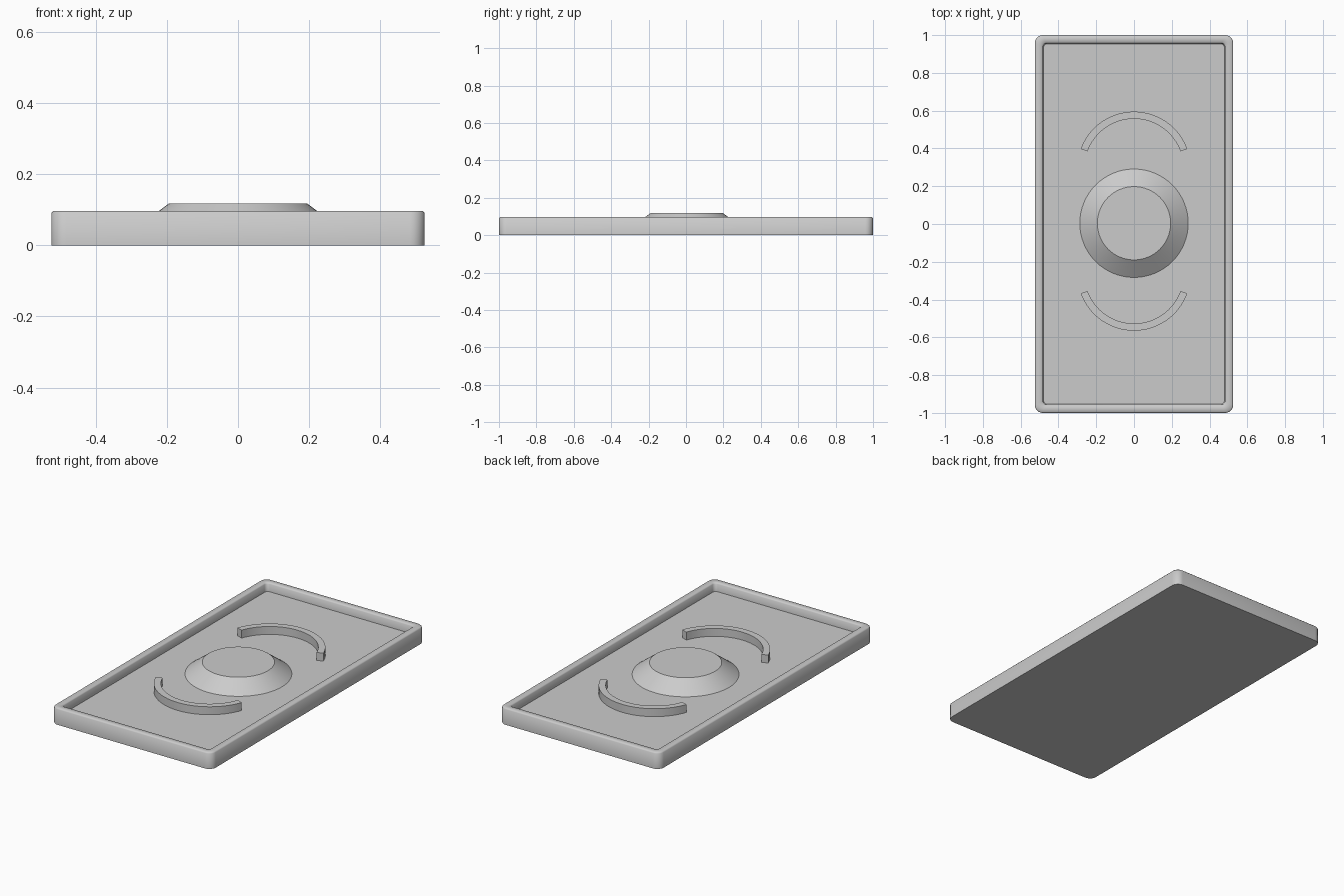
import bpy, bmesh, math

cube = bpy.data.objects.get("Cube")
if cube:
    bpy.data.objects.remove(cube)

grey = bpy.data.materials.new("plain grey")
grey.use_nodes = True
grey.diffuse_color = (0.6, 0.6, 0.6, 1)
grey.node_tree.nodes["Principled BSDF"].inputs["Base Color"].default_value = (0.6, 0.6, 0.6, 1)

FLOOR, RIM, TOP = 0.048, 0.097, 0.118


def finish(name, bm):
    bmesh.ops.recalc_face_normals(bm, faces=bm.faces)
    mesh = bpy.data.meshes.new(name)
    bm.to_mesh(mesh)
    bm.free()
    mesh.materials.append(grey)
    obj = bpy.data.objects.new(name, mesh)
    bpy.context.collection.objects.link(obj)
    return obj


def rounded_rect(hx, hy, r, steps=6):
    points = []
    for k, (sx, sy) in enumerate([(1, 1), (-1, 1), (-1, -1), (1, -1)]):
        for i in range(steps + 1):
            a = math.pi / 2 * (k + i / steps)
            points.append((sx * (hx - r) + r * math.cos(a), sy * (hy - r) + r * math.sin(a)))
    return points


def loft(name, rings):
    """Skin closed rings of (points, z); smooth walls, flat sharp-edged caps."""
    bm = bmesh.new()
    loops = [[bm.verts.new((x, y, z)) for x, y in pts] for pts, z in rings]
    for a, b in zip(loops, loops[1:]):
        for i in range(len(a)):
            j = (i + 1) % len(a)
            bm.faces.new((a[i], a[j], b[j], b[i])).smooth = True
    for loop in (loops[0], loops[-1]):
        cap = bm.faces.new(loop)
        for edge in cap.edges:
            edge.smooth = False
    return finish(name, bm)


# Shallow tray with a softly shaded raised rim
loft("tray", [
    (rounded_rect(0.525, 1.0, 0.042), 0),
    (rounded_rect(0.525, 1.0, 0.042), RIM - 0.006),
    (rounded_rect(0.519, 0.994, 0.036), RIM),
    (rounded_rect(0.487, 0.962, 0.022), RIM),
    (rounded_rect(0.482, 0.957, 0.020), RIM - 0.006),
    (rounded_rect(0.479, 0.954, 0.020), FLOOR),
])


# Central tapered boss
def circle(r, n=64):
    return [(r * math.cos(2 * math.pi * i / n), 0.004 + r * math.sin(2 * math.pi * i / n))
            for i in range(n)]


loft("centre_boss", [(circle(0.287), FLOOR), (circle(0.194), TOP)])


# Curved ridges on either side of the boss
def ridge(name, cy, side, inner=0.262, outer=0.3, steps=32):
    bm = bmesh.new()
    angles = [math.radians(20 + 140 * i / steps) for i in range(steps + 1)]
    outline = [(outer, a) for a in angles] + [(inner, a) for a in reversed(angles)]
    base = bm.faces.new([bm.verts.new((r * math.cos(a), cy + side * r * math.sin(a), FLOOR))
                         for r, a in outline])
    top = bmesh.ops.extrude_face_region(bm, geom=[base])["geom"]
    bmesh.ops.translate(bm, vec=(0, 0, 0.047),
                        verts=[v for v in top if isinstance(v, bmesh.types.BMVert)])
    obj = finish(name, bm)
    bpy.ops.object.select_all(action="DESELECT")
    obj.select_set(True)
    bpy.context.view_layer.objects.active = obj
    bpy.ops.object.shade_smooth_by_angle(angle=math.radians(35))


ridge("back_ridge", 0.295, 1)
ridge("front_ridge", -0.265, -1)
